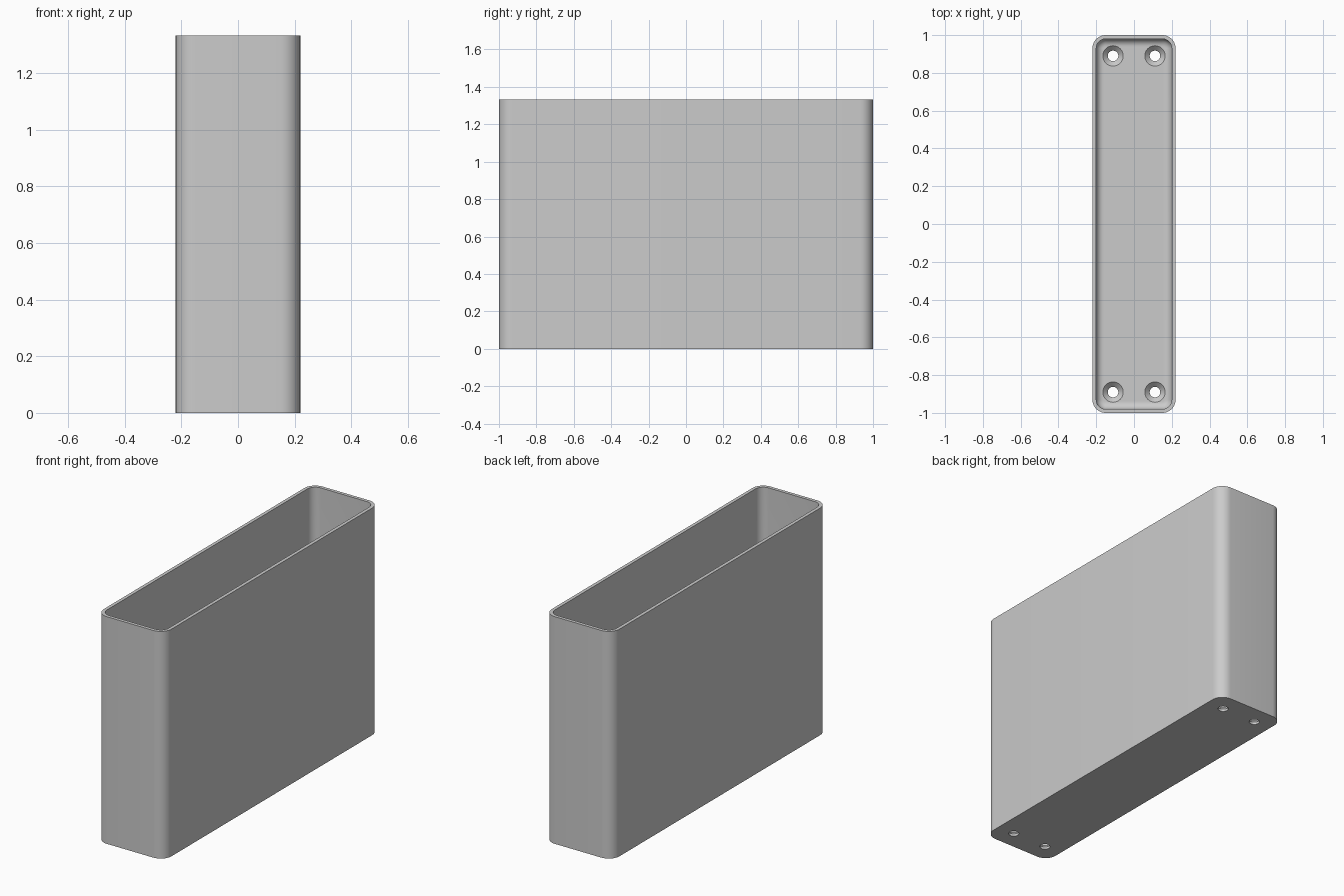
import bpy, bmesh, math

if "Cube" in bpy.data.objects:
    bpy.data.objects.remove(bpy.data.objects["Cube"])

HX, HY, HEIGHT = 0.22, 1.0, 1.333
WALL, FLOOR, CORNER, FILLET = 0.02, 0.04, 0.07, 0.04
SEGS = 10

grey = bpy.data.materials.new("light grey")
grey.use_nodes = True
colour = (0.6, 0.6, 0.6, 1)
grey.diffuse_color = colour
grey.node_tree.nodes["Principled BSDF"].inputs["Base Color"].default_value = colour


def ring(bm, inset, z):
    """Rounded rectangle of vertices, offset inward from the outer wall."""
    r = CORNER - inset
    cx, cy = HX - CORNER, HY - CORNER
    verts = []
    for i, (sx, sy) in enumerate([(1, 1), (-1, 1), (-1, -1), (1, -1)]):
        for k in range(SEGS + 1):
            a = math.pi / 2 * (i + k / SEGS)
            verts.append(bm.verts.new((sx * cx + r * math.cos(a), sy * cy + r * math.sin(a), z)))
    return verts


def skin(bm, rings):
    """Join successive rings with quads."""
    for a, b in zip(rings, rings[1:]):
        n = len(a)
        for i in range(n):
            j = (i + 1) % n
            bm.faces.new((a[i], a[j], b[j], b[i]))


def finish(bm, name):
    bmesh.ops.recalc_face_normals(bm, faces=bm.faces)
    mesh = bpy.data.meshes.new(name)
    bm.to_mesh(mesh)
    bm.free()
    obj = bpy.data.objects.new(name, mesh)
    bpy.context.collection.objects.link(obj)
    mesh.materials.append(grey)
    return obj


# Open box: outer wall, rim, inner wall and filleted floor
bm = bmesh.new()
rings = [ring(bm, 0, 0), ring(bm, 0, HEIGHT), ring(bm, WALL, HEIGHT)]
for k in range(9):
    a = math.pi / 2 * k / 8
    rings.append(ring(bm, WALL + FILLET * (1 - math.cos(a)), FLOOR + FILLET * (1 - math.sin(a))))
skin(bm, rings)
bm.faces.new(rings[0])
bm.faces.new(rings[-1])
box = finish(bm, "open_box")

# Countersunk screw holes near the floor corners
bm = bmesh.new()
for sx in (-1, 1):
    for sy in (-1, 1):
        profile = [(0.028, -0.05), (0.028, 0.014), (0.054, FLOOR), (0.054, FLOOR + 0.05)]
        circles = []
        for r, z in profile:
            circles.append([bm.verts.new((sx * 0.111 + r * math.cos(t * math.tau / 32),
                                          sy * 0.89 + r * math.sin(t * math.tau / 32), z))
                            for t in range(32)])
        skin(bm, circles)
        bm.faces.new(circles[0])
        bm.faces.new(circles[-1])
cutter = finish(bm, "screw_hole_cutter")
cutter.hide_render = True
cutter.hide_viewport = True

cut = box.modifiers.new("screw_holes", "BOOLEAN")
cut.operation = "DIFFERENCE"
cut.solver = "EXACT"
cut.object = cutter

# Apply the holes, remove the helper and smooth the rounded corners
bpy.context.view_layer.objects.active = box
box.select_set(True)
bpy.ops.object.modifier_apply(modifier=cut.name)
bpy.data.objects.remove(cutter)
bpy.ops.object.shade_smooth_by_angle(angle=math.radians(30))
